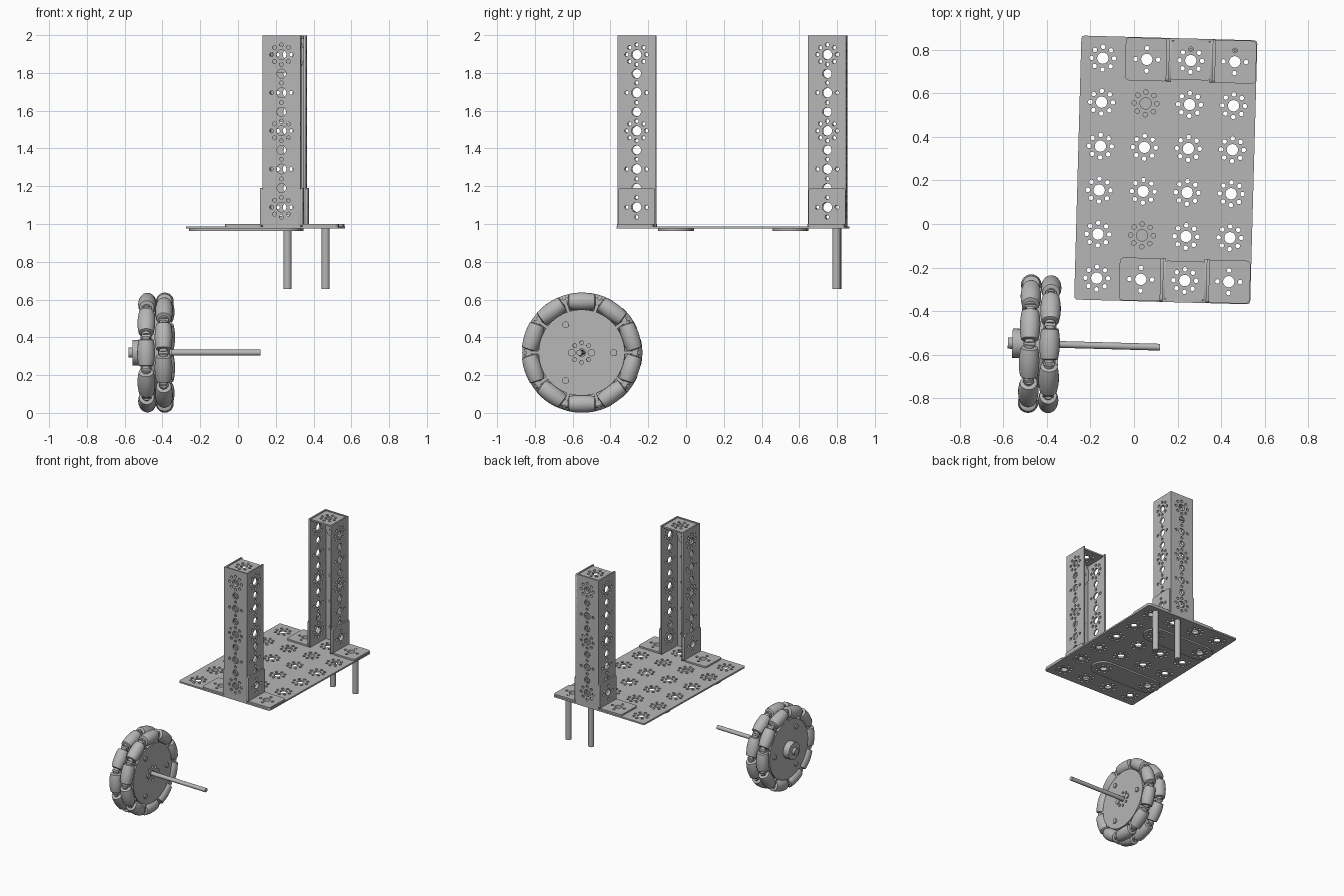
import bpy, bmesh
from math import sin, cos, pi, radians, sqrt
from mathutils import Matrix, Vector

cube = bpy.data.objects.get("Cube")
if cube:
    bpy.data.objects.remove(cube, do_unlink=True)

metal = bpy.data.materials.new("grey_metal")
metal.use_nodes = True
GREY = (0.47, 0.47, 0.47, 1)
metal.diffuse_color = GREY
metal.node_tree.nodes["Principled BSDF"].inputs["Base Color"].default_value = GREY

P = 0.202                       # hole grid pitch
T = 0.012                       # sheet thickness
BASE = 0.988                    # top of the deck
ROOT = Matrix.Rotation(radians(-1.57), 4, 'Z')
DECK = Vector((0.139, 0.252, 0))
move = Matrix.Translation


def add(name, mesh, matrix):
    obj = bpy.data.objects.new(name, mesh)
    bpy.context.collection.objects.link(obj)
    obj.matrix_world = ROOT @ matrix
    if not mesh.materials:
        mesh.materials.append(metal)
    return obj


def frame(origin, ax, ay):
    """Matrix whose local x and y run along ax and ay."""
    ax, ay = Vector(ax), Vector(ay)
    m = Matrix((ax, ay, ax.cross(ay))).transposed().to_4x4()
    return move(Vector(origin)) @ m


def circle(x, y, r, n=16):
    return [(x + r * cos(2 * pi * k / n), y + r * sin(2 * pi * k / n)) for k in range(n)]


def rounded(w, h, r, n=6):
    """Rectangle outline with rounded corners."""
    pts = []
    for q, (sx, sy) in enumerate([(1, 1), (-1, 1), (-1, -1), (1, -1)]):
        for k in range(n + 1):
            a = (q + k / n) * pi / 2
            pts.append((sx * (w / 2 - r) + r * cos(a), sy * (h / 2 - r) + r * sin(a)))
    return pts


def pattern(x, y, count=8, bore=0.026):
    """Centre bore with a ring of small holes."""
    ring = [circle(x + 0.052 * cos(2 * pi * k / count), y + 0.052 * sin(2 * pi * k / count), 0.0105, 12)
            for k in range(count)]
    return [circle(x, y, bore, 20)] + ring


def panel(name, outline, holes, matrix, thick=T):
    """Flat sheet with holes, centred on its local xy plane."""
    cu = bpy.data.curves.new(name, 'CURVE')
    cu.dimensions = '2D'
    cu.fill_mode = 'BOTH'
    cu.extrude = thick / 2
    for loop in [outline] + holes:
        sp = cu.splines.new('POLY')
        sp.points.add(len(loop) - 1)
        for pt, (x, y) in zip(sp.points, loop):
            pt.co = (x, y, 0, 1)
        sp.use_cyclic_u = True
    tmp = bpy.data.objects.new(name + "_curve", cu)
    bpy.context.collection.objects.link(tmp)
    dg = bpy.context.evaluated_depsgraph_get()
    mesh = bpy.data.meshes.new_from_object(tmp.evaluated_get(dg))
    bpy.data.objects.remove(tmp, do_unlink=True)
    mesh.materials.clear()
    return add(name, mesh, matrix)


def lathe_mesh(name, profile, n=24):
    """Solid of revolution about local z from (z, radius) pairs."""
    bm = bmesh.new()
    rings = [[bm.verts.new((x, y, z)) for x, y in circle(0, 0, r, n)] for z, r in profile]
    for a, b in zip(rings, rings[1:]):
        for k in range(n):
            bm.faces.new((a[k], a[(k + 1) % n], b[(k + 1) % n], b[k]))
    bm.faces.new(rings[0][::-1])
    bm.faces.new(rings[-1])
    mesh = bpy.data.meshes.new(name)
    bm.to_mesh(mesh)
    bm.free()
    mesh.shade_smooth()
    mesh.set_sharp_from_angle(angle=radians(35))
    return mesh


def rod(name, matrix, z0, z1, r, n=24):
    return add(name, lathe_mesh(name, [(z0, r), (z1, r)], n), matrix)


def cell(i, j, z=0.0):
    return DECK + Vector(((i - 1.5) * P, (j - 2.5) * P, z))


# Deck plate with its grid of hole patterns
deck_holes = []
for i in range(4):
    for j in range(6):
        deck_holes += pattern((i - 1.5) * P, (j - 2.5) * P)
panel("deck_plate", rounded(4 * P, 6 * P, 0.015), deck_holes, move(DECK + Vector((0, 0, BASE - T / 2))))

# Rounded strips under the deck
for j in (1, 4):
    panel("under_strip", rounded(0.59, 0.18, 0.0899, 10), pattern(-P, 0) + pattern(P, 0),
          move(cell(1, j, BASE - 1.5 * T)))

# Upright channels, open towards the middle of the deck
H = 5 * P
side_holes = []
for k in range(5):
    side_holes += pattern(0, (k - 2) * P, 4 if k % 2 else 8)
    if k < 4:
        side_holes.append(circle(0, (k - 1.5) * P, 0.024, 20))

X, Y, Z = (1, 0, 0), (0, 1, 0), (0, 0, 1)
for place, j, s in (("front", 0, 1), ("rear", 5, -1)):
    c = cell(2, j, BASE)
    mid = c + Vector((0, 0, H / 2))
    edge = P / 2 - T / 2
    panel(place + "_channel_web", rounded(P - 0.003, H, 0.001, 1), side_holes,
          frame(mid - Vector((0, s * edge, 0)), X, Z))
    # End cap with a tab down the inside of the web
    panel(place + "_cap", rounded(P - 2 * T, P - 2 * T, 0.01), pattern(0, 0),
          move(c + Vector((0, 0, H - T))))
    panel(place + "_cap_tab", rounded(P - 2 * T - 0.01, P - T, 0.07), pattern(0, 0),
          frame(c + Vector((0, -s * (edge - T), H - P / 2)), X, Z))
    for side in (-1, 1):
        panel(place + "_channel_flange", rounded(P, H, 0.001, 1), side_holes,
              frame(mid + Vector((side * edge, 0, 0)), Y, Z))
        # Angle bracket beside the channel
        panel(place + "_bracket_tab", rounded(P - 0.005, P, 0.015), pattern(0, 0, 4),
              frame(c + Vector((side * (edge + T), 0, P / 2)), Y, Z))
        panel(place + "_bracket_foot", rounded(P - 0.005, P - 0.005, 0.02), pattern(0, 0, 4),
              move(c + Vector((side * P, 0, T / 2))))

# Standoff posts hanging below the rear bracket
for i in (2, 3):
    m = move(cell(i, 5) + Vector((0, 0.052, 0)))
    rod("standoff_post", m, 0.655, BASE - T, 0.0215)
    rod("standoff_screw", m, BASE - T, BASE + T, 0.007, 12)

# Roller wheel, axle along x
WHEEL = move((-0.418, -0.562, 0.319))
AXIS = Matrix.Rotation(pi / 2, 4, 'Y')
RO, RR = 0.318, 0.047           # wheel radius, roller radius
RA = RO - RR
profile = []
for k in range(-4, 5):
    z = 0.068 * k / 4
    profile.append((z, sqrt(RO * RO - z * z) - RA))
profile = [(-0.072, 0.03)] + profile + [(0.072, 0.03)]
roller = lathe_mesh("roller", profile)
pin = lathe_mesh("roller_pin", [(-0.086, 0.022), (0.086, 0.022)], 16)
arm = bpy.data.meshes.new("roller_arm")
bm = bmesh.new()
bmesh.ops.create_cube(bm, size=1, matrix=Matrix.Diagonal((0.05, 0.1, 0.016, 1)))
bm.to_mesh(arm)
bm.free()

for dx, start in ((-0.046, 0), (0.046, 18)):
    for k in range(10):
        turn = WHEEL @ Matrix.Rotation(radians(start + 36 * k), 4, 'X')
        add("roller", roller, turn @ move((dx, RA, 0)))
        add("roller_pin", pin, turn @ move((dx, RA, 0)))
        half = turn @ Matrix.Rotation(radians(18), 4, 'X')
        add("roller_arm", arm, half @ move((dx, 0.245, 0)))
    panel("wheel_disc", circle(0, 0, 0.228, 60), pattern(0, 0, 8, 0.02),
          WHEEL @ move((dx, 0, 0)) @ AXIS, 0.06)
    # Bolt heads on the outer face
    out = 1 if dx > 0 else -1
    for a in (0, 120, 240):
        m = WHEEL @ Matrix.Rotation(radians(a), 4, 'X') @ move((dx + out * 0.03, 0.17, 0)) @ AXIS
        rod("wheel_bolt", m, -0.01, 0.01, 0.018, 12)
rod("wheel_core", WHEEL @ AXIS, -0.02, 0.02, 0.2, 40)

# Hub, clamp screws and axle
rod("hub", WHEEL @ AXIS, -0.125, -0.07, 0.067, 32)
rod("hub_collar", WHEEL @ AXIS, -0.146, -0.12, 0.026)
for side in (-1, 1):
    rod("hub_screw", WHEEL @ move((0, side * 0.052, 0)) @ AXIS, 0.07, 0.085, 0.02, 12)
rod("axle", WHEEL @ AXIS, -0.14, 0.553, 0.0155)
